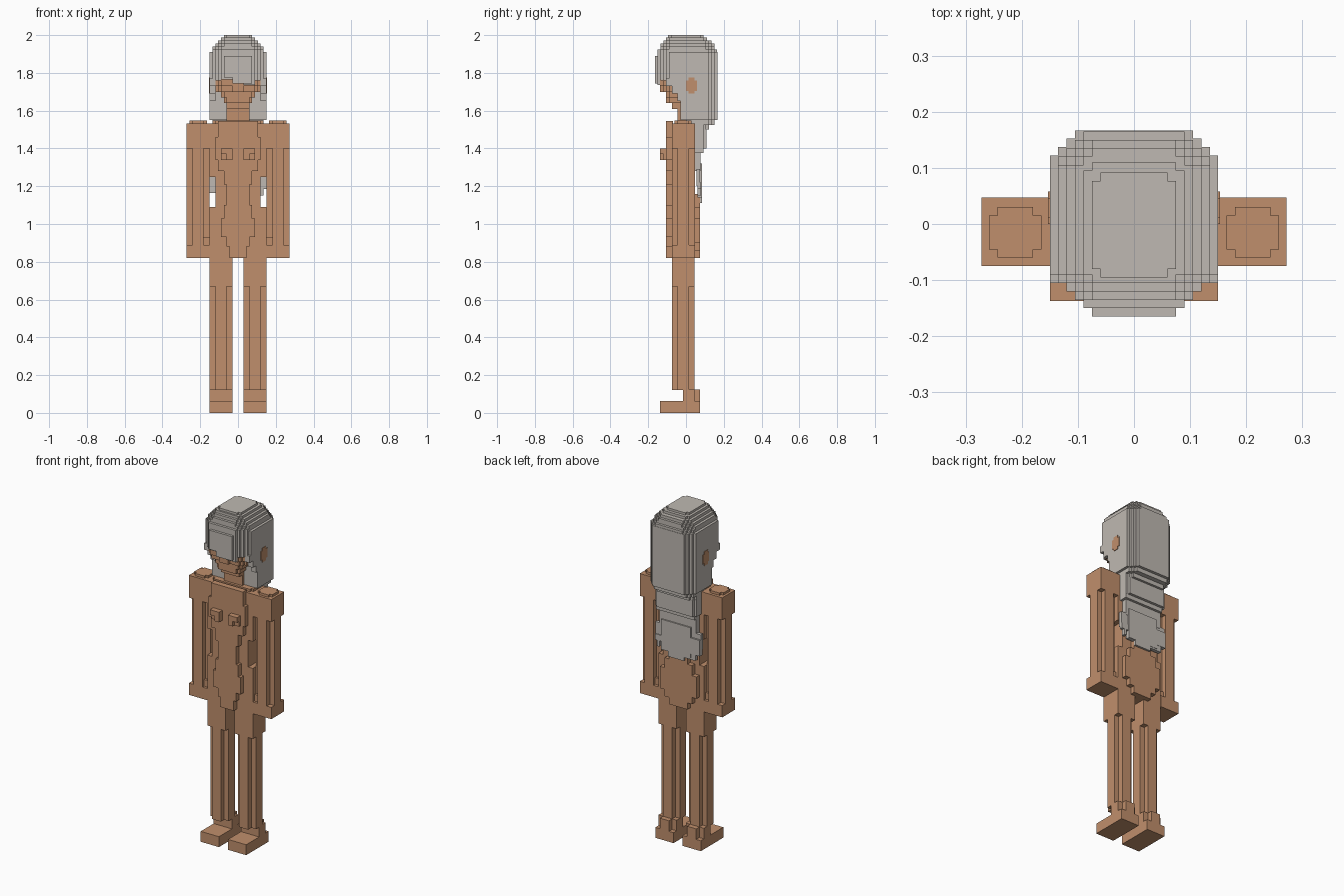
import bpy, bmesh

if "Cube" in bpy.data.objects:
    bpy.data.objects.remove(bpy.data.objects["Cube"], do_unlink=True)

STEP = 0.015  # size of one stair in the blocky corners


def material(name, rgb):
    m = bpy.data.materials.new(name)
    m.use_nodes = True
    m.diffuse_color = (*rgb, 1)
    bsdf = m.node_tree.nodes["Principled BSDF"]
    bsdf.inputs["Base Color"].default_value = (*rgb, 1)
    bsdf.inputs["Roughness"].default_value = 0.9
    return m


SKIN = material("skin", (0.53, 0.275, 0.15))
HAIR = material("grey_hair", (0.52, 0.485, 0.445))


def stairs(cx, cy, dx, dy, n, x_first):
    """Staircase points that round one corner with n steps."""
    pts = []
    for i in range(n + 1):
        j = n - i
        pts.append((cx - dx * STEP * i, cy - dy * STEP * j))
        if i < n:
            pts.append((cx - dx * STEP * (i + 1), cy - dy * STEP * j))
    return pts if x_first else pts[::-1]


def layer(bm, x0, x1, y0, y1, z0, z1, front=0, back=0):
    """Flat slab with stair-stepped front and back corners."""
    pts = (stairs(x1, y1, 1, 1, back, True) + stairs(x0, y1, -1, 1, back, False)
           + stairs(x0, y0, -1, -1, front, True) + stairs(x1, y0, 1, -1, front, False))
    clean = [p for i, p in enumerate(pts) if p != pts[i - 1]]
    base = bm.faces.new([bm.verts.new((x, y, z0)) for x, y in clean])
    top = bmesh.ops.extrude_face_region(bm, geom=[base])["geom"]
    bmesh.ops.translate(bm, vec=(0, 0, z1 - z0),
                        verts=[v for v in top if isinstance(v, bmesh.types.BMVert)])


def part(name, mat, slabs, side=1):
    """Build one object from slabs; side=-1 mirrors it across x."""
    bm = bmesh.new()
    for s in slabs:
        layer(bm, *s)
    bmesh.ops.scale(bm, vec=(side, 1, 1), verts=bm.verts)
    bmesh.ops.recalc_face_normals(bm, faces=bm.faces)
    me = bpy.data.meshes.new(name)
    bm.to_mesh(me)
    bm.free()
    me.materials.append(mat)
    ob = bpy.data.objects.new(name, me)
    bpy.context.collection.objects.link(ob)
    return ob


def centred(rows):
    """Slabs symmetric in x from (half_x, y0, y1, z0, z1, corners...)."""
    return [(-r[0], *r) for r in rows]


for side, label in ((1, "left"), (-1, "right")):
    # Legs: square thigh, cross-shaped shaft
    part(label + "_leg", SKIN, [
        (0.03, 0.15, -0.075, 0.045, 0.67, 0.83),
        (0.03, 0.15, -0.045, 0.015, 0.12, 0.67),
        (0.06, 0.12, -0.075, 0.045, 0.12, 0.67)], side)
    # Feet: long sole and heel block
    part(label + "_foot", SKIN, [
        (0.03, 0.15, -0.137, 0.075, 0, 0.062),
        (0.03, 0.15, -0.015, 0.045, 0.062, 0.125),
        (0.06, 0.12, -0.015, 0.075, 0.062, 0.125)], side)
    # Arms: shoulder block with round cap, cross-shaped shaft, hand
    part(label + "_arm", SKIN, [
        (0.165, 0.258, -0.06, 0.03, 1.53, 1.547, 1, 1),
        (0.15, 0.272, -0.075, 0.047, 1.40, 1.533),
        (0.15, 0.272, -0.045, 0.017, 0.88, 1.40),
        (0.182, 0.242, -0.075, 0.047, 0.88, 1.40),
        (0.15, 0.272, -0.075, 0.047, 0.82, 0.89),
        (0.15, 0.195, -0.06, 0.03, 0.89, 0.93)], side)
    # Breasts
    part(label + "_breast", SKIN, [
        (0.03, 0.06, -0.137, -0.10, 1.34, 1.40),
        (0.06, 0.09, -0.137, -0.10, 1.37, 1.40),
        (0.06, 0.09, -0.12, -0.10, 1.34, 1.37)], side)
    # Ears set flush in the hair
    part(label + "_ear", SKIN, [
        (0.14, 0.153, 0.0, 0.058, 1.705, 1.76),
        (0.14, 0.153, 0.012, 0.046, 1.69, 1.775)], side)

# Torso: chest, waist and hips
part("torso", SKIN, centred([
    (0.135, -0.06, 0.03, 1.53, 1.548, 1, 1),
    (0.15, -0.075, 0.045, 1.25, 1.533),
    (0.12, -0.075, 0.045, 1.09, 1.25),
    (0.15, -0.075, 0.045, 0.82, 1.09)]))
# Raised front of the torso, varying in width with height
part("front_panel", SKIN, centred([
    (hw, -0.105, -0.07, z0, z1) for hw, z0, z1 in (
        (0.105, 1.46, 1.545), (0.12, 1.34, 1.46), (0.105, 1.28, 1.34),
        (0.075, 1.21, 1.28), (0.06, 1.10, 1.21), (0.075, 1.03, 1.10),
        (0.09, 0.93, 1.03), (0.06, 0.88, 0.93), (0.045, 0.82, 0.88))]))
# Raised seat at the back
part("back_panel", SKIN, centred([
    (hw, 0.04, 0.073, z0, z1) for hw, z0, z1 in (
        (0.06, 1.09, 1.16), (0.09, 1.03, 1.09), (0.12, 0.90, 1.03),
        (0.09, 0.86, 0.90), (0.06, 0.82, 0.86))]))

# Neck and face, stepping in towards the chin
part("neck", SKIN, centred([(0.06, -0.045, 0.045, 1.53, 1.64)]))
part("face", SKIN, centred([
    (0.06, -0.075, 0.03, 1.61, 1.64),
    (0.075, -0.105, 0.03, 1.64, 1.67, 1, 0),
    (0.09, -0.105, 0.03, 1.67, 1.70, 1, 0),
    (0.12, -0.12, 0.03, 1.70, 1.73, 2, 0),
    (0.12, -0.137, 0.03, 1.73, 1.765, 2, 0),
    (0.03, -0.137, -0.10, 1.70, 1.73)]))

# Crown of hair, a dome of stepped layers
part("hair_crown", HAIR, centred([
    (0.15, -0.135, 0.167, 1.76, 1.91, 3, 3),
    (0.135, -0.15, 0.167, 1.765, 1.91, 4, 2),
    (0.12, -0.165, 0.16, 1.775, 1.89, 3, 2),
    (0.135, -0.15, 0.165, 1.89, 1.925, 3, 3),
    (0.135, -0.135, 0.15, 1.925, 1.94, 3, 3),
    (0.12, -0.135, 0.15, 1.94, 1.955, 3, 3),
    (0.105, -0.12, 0.135, 1.955, 1.972, 2, 2),
    (0.09, -0.105, 0.11, 1.972, 1.987, 1, 1),
    (0.075, -0.095, 0.092, 1.987, 2.0, 1, 1)]))
# Uneven fringe hanging over the brow
part("hair_fringe", HAIR, [
    (-0.03, 0.075, -0.165, -0.13, 1.745, 1.78),
    (0.03, 0.09, -0.15, -0.12, 1.735, 1.78),
    (-0.09, -0.03, -0.15, -0.13, 1.765, 1.80)])
# Hair at the sides and back of the head
part("hair_back", HAIR, centred([
    (0.15, -0.03, 0.167, 1.55, 1.77, 0, 3),
    (0.135, 0.0, 0.15, 1.525, 1.55, 0, 2),
    (0.135, 0.04, 0.122, 1.50, 1.525, 0, 2),
    (0.135, 0.04, 0.108, 1.40, 1.50, 0, 1)]))
for side, label in ((1, "left"), (-1, "right")):
    part(label + "_side_lock", HAIR, [
        (0.12, 0.15, -0.105, 0.0, 1.73, 1.77),
        (0.12, 0.15, -0.075, 0.0, 1.69, 1.73),
        (0.12, 0.15, -0.045, 0.0, 1.65, 1.69)], side)
# Long tail of hair down the back with a ragged end
part("hair_tail", HAIR, [
    (-0.12, 0.135, 0.045, 0.092, 1.375, 1.41),
    (-0.12, 0.12, 0.045, 0.077, 1.28, 1.38),
    (-0.09, 0.105, 0.06, 0.085, 1.14, 1.32),
    (-0.15, 0.15, 0.055, 0.075, 1.20, 1.29),
    (-0.15, -0.09, 0.06, 0.085, 1.165, 1.26),
    (0.105, 0.15, 0.06, 0.08, 1.185, 1.22),
    (0.12, 0.135, 0.06, 0.08, 1.15, 1.19),
    (-0.12, -0.03, 0.062, 0.083, 1.13, 1.17),
    (-0.045, 0.06, 0.07, 0.085, 1.11, 1.15)])
